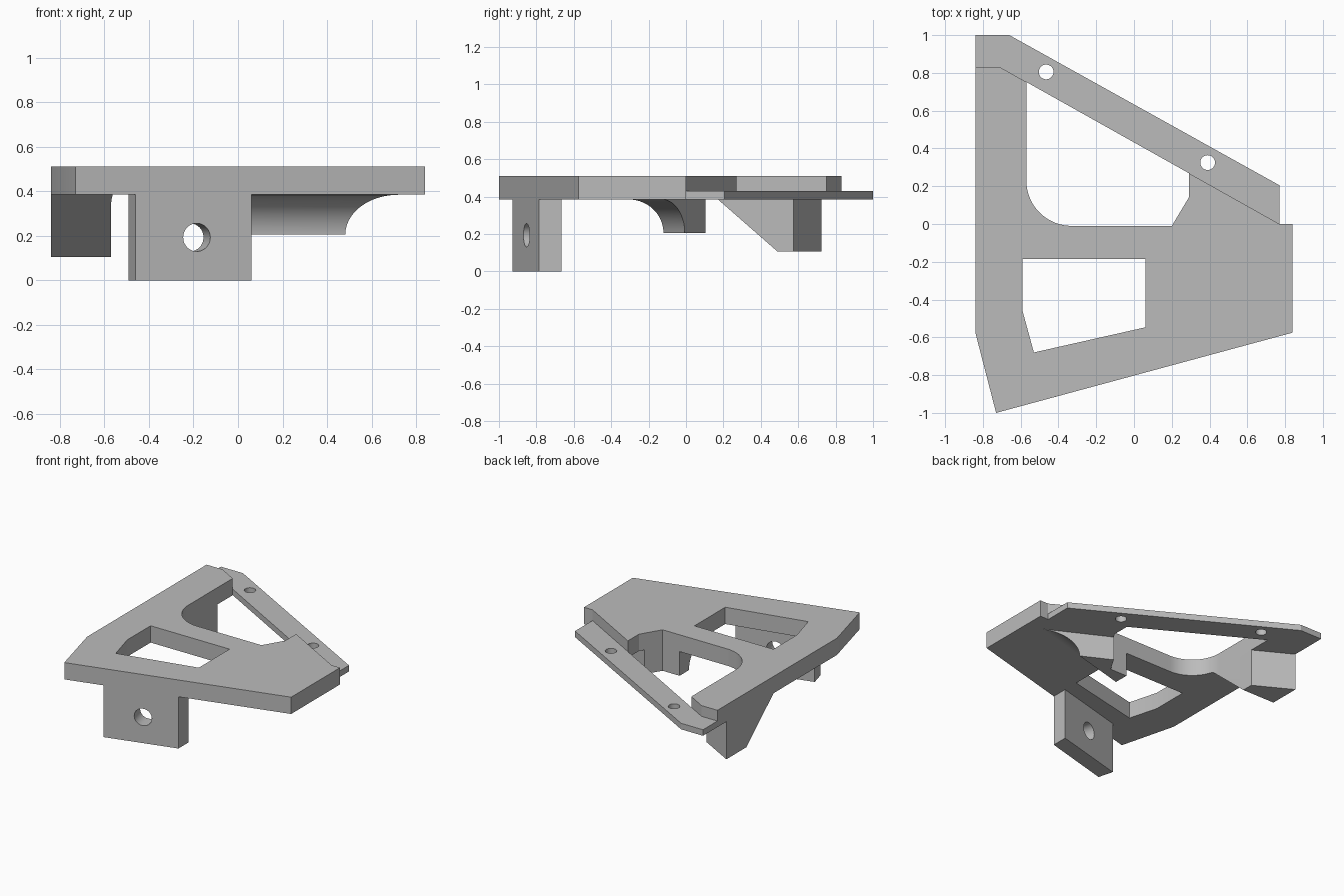
import bpy, bmesh, math
from mathutils import Vector, Matrix

cube = bpy.data.objects.get("Cube")
if cube:
    bpy.data.objects.remove(cube, do_unlink=True)

grey = bpy.data.materials.new("plain grey")
grey.use_nodes = True
grey.diffuse_color = (0.5, 0.5, 0.5, 1)
grey.node_tree.nodes["Principled BSDF"].inputs["Base Color"].default_value = (0.5, 0.5, 0.5, 1)

BASE, TOP, LIP = 0.385, 0.51, 0.43      # plate underside, plate top, flange top
SLOPE = 0.27                            # slant of the front edge in plan
CORNER = Vector((-0.33, 0.23))          # centre of the rounded opening corner


def make(name, bm):
    bmesh.ops.recalc_face_normals(bm, faces=bm.faces)
    mesh = bpy.data.meshes.new(name)
    bm.to_mesh(mesh)
    bm.free()
    mesh.materials.append(grey)
    ob = bpy.data.objects.new(name, mesh)
    bpy.context.collection.objects.link(ob)
    return ob


def prism_bm(points, z0, z1):
    bm = bmesh.new()
    face = bm.faces.new([bm.verts.new((x, y, z0)) for x, y in points])
    new = bmesh.ops.extrude_face_region(bm, geom=[face])["geom"]
    verts = [v for v in new if isinstance(v, bmesh.types.BMVert)]
    bmesh.ops.translate(bm, vec=(0, 0, z1 - z0), verts=verts)
    return bm


def prism(name, points, z0, z1):
    return make(name, prism_bm(points, z0, z1))


def rod(radius, length, centre, axis, sides=48):
    bm = bmesh.new()
    turn = Vector((0, 0, 1)).rotation_difference(Vector(axis)).to_matrix().to_4x4()
    bmesh.ops.create_cone(bm, cap_ends=True, segments=sides, radius1=radius, radius2=radius,
                          depth=length, matrix=Matrix.Translation(centre) @ turn)
    return make("cutter", bm)


def cut(ob, cutter):
    mod = ob.modifiers.new("cut", 'BOOLEAN')
    mod.operation, mod.solver, mod.object = 'DIFFERENCE', 'EXACT', cutter
    bpy.context.view_layer.objects.active = ob
    bpy.ops.object.modifier_apply(modifier=mod.name)
    bpy.data.objects.remove(cutter, do_unlink=True)


def corner_arc(start, end, step=5):
    return [tuple(CORNER + 0.24 * Vector((math.cos(math.radians(a)), math.sin(math.radians(a)))))
            for a in range(start, end + 1, step)]


def ledge(x):
    """Diagonal line where the plate meets the flange."""
    return (x, -0.561 * (x - 0.77))


# Main plate, with the rounded opening running out to the diagonal edge
outline = [(-0.84, 0.83), (-0.84, -0.575), (-0.73, -1), (0.84, -0.575), (0.84, 0),
           ledge(0.77), ledge(0.29), (0.29, 0.14), (0.2, -0.01)]
outline += corner_arc(180, 270)[::-1] + [ledge(-0.57), ledge(-0.71)]
plate = prism("main_plate", outline, BASE, TOP)
window = [(-0.59, -0.185), (0.06, -0.185), (0.06, -0.547), (-0.53, -0.68), (-0.59, -0.46)]
cut(plate, prism("cutter", window, 0.2, 0.7))

# Thin diagonal flange with two screw holes
flange = prism("screw_flange", [(-0.84, 1), (-0.84, 0.83), ledge(-0.71), ledge(0.77),
                                (0.77, 0.205), (-0.66, 1)], BASE, LIP)
for x, y in ((-0.465, 0.805), (0.39, 0.325)):
    cut(flange, rod(0.039, 0.4, (x, y, BASE), (0, 0, 1)))

# Hanging front tab with a cross hole
tab = prism("front_tab", [(-0.46, -0.927), (0.06, -0.786), (0.06, -0.665), (-0.491, -0.812)], 0, BASE)
cut(tab, rod(0.063, 0.6, (-0.185, -0.853, 0.193), (-SLOPE, 1, 0)))

# Back leg with a sloping front face
bm = prism_bm([(-0.84, 0.148), *corner_arc(180, 200)[::-1], (-0.57, 0.575), (-0.84, 0.725)], 0.105, BASE)
cutting = bmesh.ops.bisect_plane(bm, geom=bm.verts[:] + bm.edges[:] + bm.faces[:],
                                 plane_co=(0, 0.17, BASE), plane_no=(0, -0.28, -0.32), clear_outer=True)
bmesh.ops.holes_fill(bm, edges=[e for e in bm.edges if e.is_boundary])
leg = make("back_leg", bm)

# Middle foot with a hollow curved front
foot = prism("middle_foot", [(0.06, -0.306), (0.718, -0.128), (0.268, 0.103), (0.2, -0.01),
                             (0.06, -0.01)], 0.205, BASE)
cut(foot, rod(0.179, 3, (0.06, -0.306, 0.205), (1, SLOPE, 0), 80))

# Smooth the curved walls, keep the edges sharp
for ob in bpy.context.view_layer.objects:
    ob.select_set(ob in (plate, flange, tab, leg, foot))
bpy.context.view_layer.objects.active = plate
bpy.ops.object.shade_smooth_by_angle(angle=math.radians(20))
